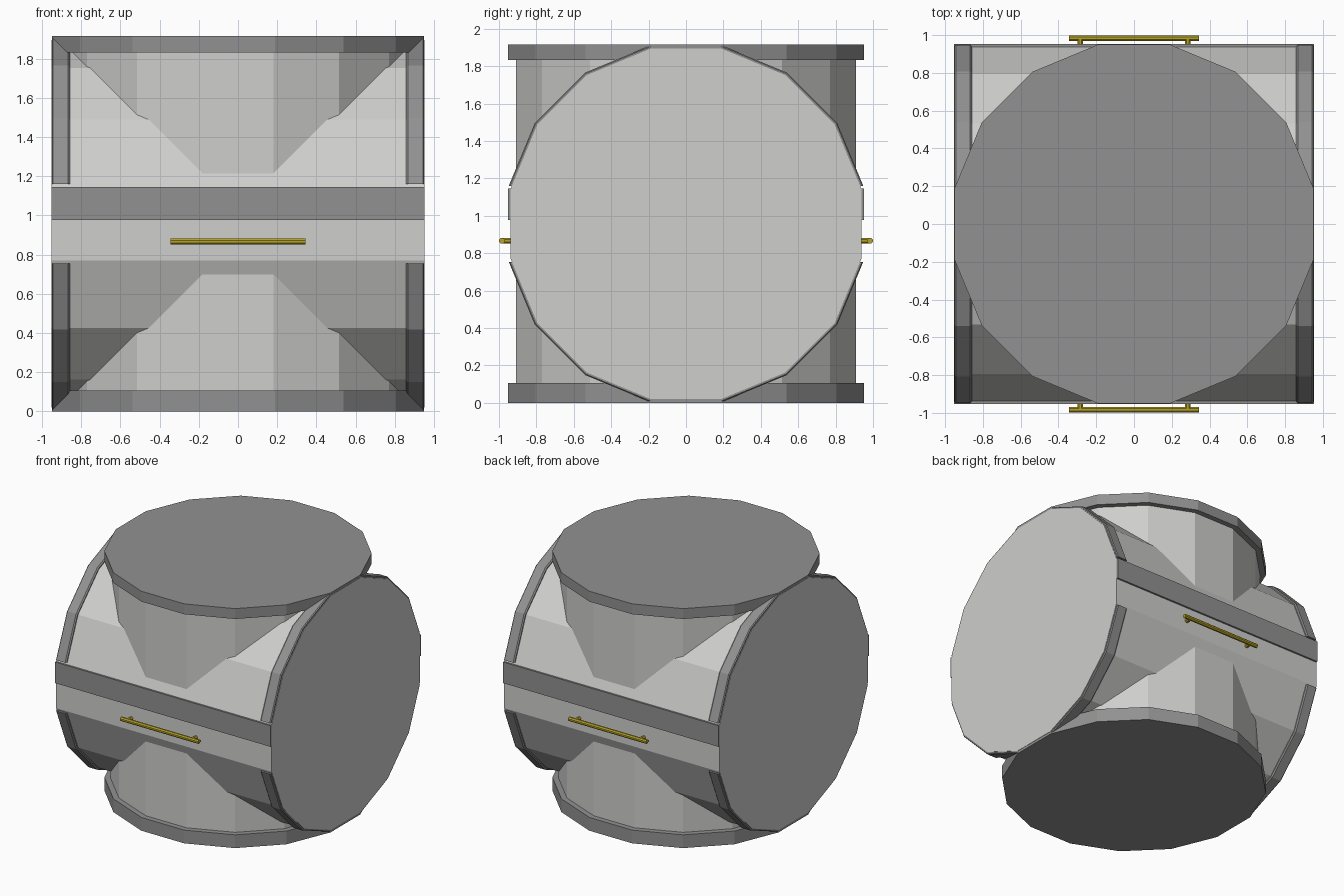
import bpy, bmesh, math
from mathutils import Matrix, Vector

if "Cube" in bpy.data.objects:
    bpy.data.objects.remove(bpy.data.objects["Cube"])

C = 0.9575                      # centre height
STEP = math.radians(22.5)       # 16-sided drums


def material(name, rgb):
    m = bpy.data.materials.new(name)
    m.diffuse_color = (*rgb, 1)
    m.use_nodes = True
    m.node_tree.nodes["Principled BSDF"].inputs["Base Color"].default_value = m.diffuse_color
    return m


LIGHT = material("light_grey", (0.62, 0.62, 0.61))
DARK = material("dark_grey", (0.285, 0.285, 0.285))
GOLD = material("gold", (0.47, 0.37, 0.02))


def finish(bm, name, mat):
    bmesh.ops.recalc_face_normals(bm, faces=bm.faces[:])
    me = bpy.data.meshes.new(name)
    bm.to_mesh(me)
    bm.free()
    me.materials.append(mat)
    ob = bpy.data.objects.new(name, me)
    bpy.context.collection.objects.link(ob)
    return ob


def prism(name, mat, radius, a, b, axis, centre, sides=16):
    """Flat-sided cylinder from a to b along an axis, with a flat side facing each way."""
    bm = bmesh.new()
    bmesh.ops.create_cone(bm, cap_ends=True, segments=sides, radius1=radius,
                          radius2=radius, depth=b - a)
    turn = Matrix.Rotation(math.pi / sides, 4, 'Z')
    d = Vector(axis)
    rot = d.to_track_quat('Z', 'Y').to_matrix().to_4x4()
    bm.transform(Matrix.Translation(Vector(centre) + d * (a + b) / 2) @ rot @ turn)
    return finish(bm, name, mat)


def box(name, mat, lo, hi):
    bm = bmesh.new()
    bmesh.ops.create_cube(bm, size=1)
    lo, hi = Vector(lo), Vector(hi)
    bm.transform(Matrix.Translation((lo + hi) / 2) @ Matrix.Diagonal((*(hi - lo), 1)))
    return finish(bm, name, mat)


def rim_arc(name, side, up):
    """Half hoop around the end of the horizontal drum, open at front and back."""
    profile = [(0.858, 0.93), (0.858, 0.964), (0.867, 0.972),
               (0.943, 0.972), (0.950, 0.966), (0.950, 0.93)]
    bm = bmesh.new()
    rings = []
    for k in range(16):
        t = (k + 0.5) * STEP
        rings.append([bm.verts.new((side * x, r * math.cos(t), C + r * math.sin(t)))
                      for x, r in profile])
    n = len(profile)
    for k in range(16):
        p, q = rings[k], rings[(k + 1) % 16]
        for i in range(n):
            j = (i + 1) % n
            bm.faces.new((p[i], p[j], q[j], q[i]))
    bmesh.ops.bisect_plane(bm, geom=bm.verts[:] + bm.edges[:] + bm.faces[:],
                           plane_co=(0, 0, C + up * 0.203), plane_no=(0, 0, up),
                           clear_inner=True)
    bmesh.ops.holes_fill(bm, edges=[e for e in bm.edges if e.is_boundary], sides=0)
    return finish(bm, name, DARK)


# Crossed drums
prism("horizontal_drum", LIGHT, 0.956, -0.953, 0.953, (1, 0, 0), (0, 0, C))
prism("vertical_drum", LIGHT, 0.926, 0.05, 1.87, (0, 0, 1), (0, 0, 0))

# Top and bottom discs
prism("top_disc", DARK, 0.969, 1.832, 1.915, (0, 0, 1), (0, 0, 0))
prism("bottom_disc", DARK, 0.969, 0.0, 0.106, (0, 0, 1), (0, 0, 0))

# Hoops at both ends of the horizontal drum
for side, s_name in ((-1, "left"), (1, "right")):
    for up, u_name in ((-1, "lower"), (1, "upper")):
        rim_arc(f"{s_name}_{u_name}_rim", side, up)

# Straight bands and handles, front and back
for s, name in ((-1, "front"), (1, "back")):
    y = sorted((s * 0.90, s * 0.952))
    box(name + "_band", DARK, (-0.952, y[0], 0.977), (0.952, y[1], 1.145))
    prism(name + "_handle_bar", GOLD, 0.0165, -0.345, 0.345, (1, 0, 0),
          (0, s * 0.984, 0.867), 8)
    for x, p_name in ((-0.285, "left"), (0.285, "right")):
        prism(f"{name}_handle_{p_name}_post", GOLD, 0.016, 0.92, 0.98, (0, s, 0),
              (x, 0, 0.867), 8)
